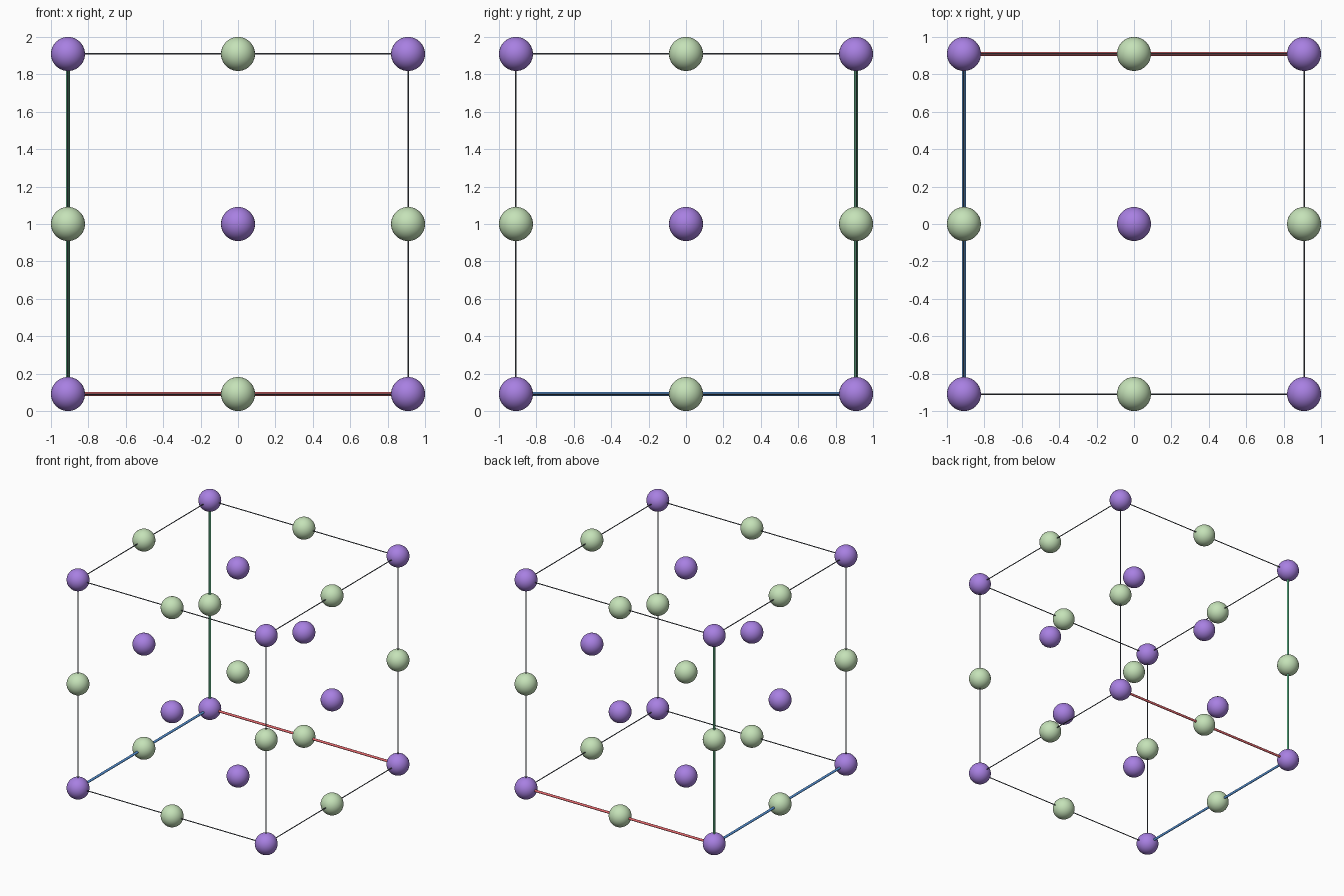
import bpy
from itertools import product
from mathutils import Vector

if "Cube" in bpy.data.objects:
    bpy.data.objects.remove(bpy.data.objects["Cube"])

A = 2 / 2.2          # half the cell edge
R = A / 10           # ball radius
CENTRE = Vector((0, 0, 1))


def material(name, rgb):
    # sRGB 0-255 to linear
    lin = [((c / 255 + 0.055) / 1.055) ** 2.4 for c in rgb]
    m = bpy.data.materials.new(name)
    m.diffuse_color = (*lin, 1)
    m.use_nodes = True
    m.node_tree.nodes["Principled BSDF"].inputs["Base Color"].default_value = m.diffuse_color
    return m


PURPLE = material("purple", (168, 128, 226))
GREEN = material("pale_green", (197, 226, 184))
GREY = material("slate_grey", (90, 96, 106))
RED = material("red", (244, 112, 118))
BLUE = material("blue", (92, 156, 226))
MID_GREEN = material("mid_green", (112, 212, 160))


def finish(name, mat):
    ob = bpy.context.object
    ob.name = name
    ob.data.materials.append(mat)
    bpy.ops.object.shade_smooth_by_angle()
    return ob


def ball(name, grid, mat):
    bpy.ops.mesh.primitive_uv_sphere_add(segments=32, ring_count=20, radius=R,
                                         location=CENTRE + Vector(grid) * A)
    finish(name, mat)


def rod(name, start, end, radius, mat):
    p, q = (CENTRE + Vector(g) * A for g in (start, end))
    bpy.ops.mesh.primitive_cylinder_add(vertices=12, radius=radius, depth=(q - p).length,
                                        location=(p + q) / 2)
    ob = finish(name, mat)
    ob.rotation_euler = (q - p).to_track_quat('Z', 'Y').to_euler()


# Balls alternate in kind over a 3 x 3 x 3 grid
for g in product((-1, 0, 1), repeat=3):
    if sum(map(abs, g)) % 2:
        ball("purple_ball", g, PURPLE)
    else:
        ball("green_ball", g, GREEN)

# Cell edges: the three at the origin corner are thicker coloured axes
ORIGIN = (-1, 1, -1)
AXES = (("red_axis", RED), ("blue_axis", BLUE), ("green_axis", MID_GREEN))
for corner in product((-1, 1), repeat=3):
    for i in range(3):
        if corner[i] != ORIGIN[i]:
            continue
        end = list(corner)
        end[i] *= -1
        if corner == ORIGIN:
            rod(AXES[i][0], corner, end, 0.01, AXES[i][1])
        else:
            rod("cell_edge", corner, end, 0.004, GREY)
